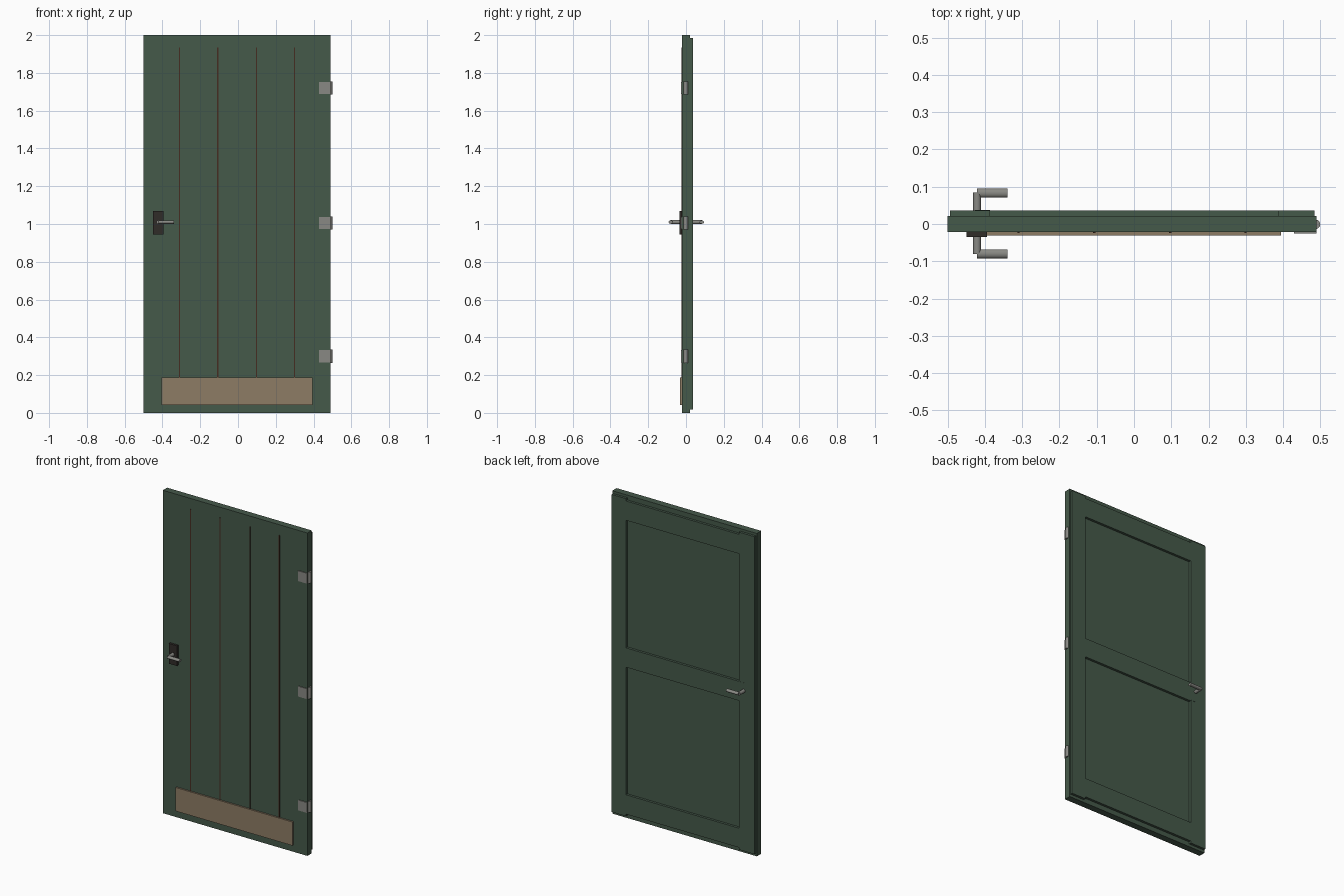
import bpy
from math import pi

if "Cube" in bpy.data.objects:
    bpy.data.objects.remove(bpy.data.objects["Cube"])


def material(name, rgb):
    m = bpy.data.materials.new(name)
    m.diffuse_color = (*rgb, 1)
    m.use_nodes = True
    m.node_tree.nodes["Principled BSDF"].inputs["Base Color"].default_value = m.diffuse_color
    return m


GREEN = material("green_paint", (0.06, 0.10, 0.068))
GROOVE = material("dark_brown", (0.06, 0.025, 0.015))
TAN = material("kick_tan", (0.27, 0.20, 0.13))
DARK = material("dark_metal", (0.03, 0.025, 0.022))
STEEL = material("steel", (0.25, 0.25, 0.23))


def box(name, x, y, z, mat):
    """Box from (min, max) pairs on each axis."""
    lo, hi = zip(x, y, z)
    bpy.ops.mesh.primitive_cube_add(size=1, location=[(a + b) / 2 for a, b in zip(lo, hi)])
    ob = bpy.context.object
    ob.name = name
    ob.scale = [b - a for a, b in zip(lo, hi)]
    bpy.ops.object.transform_apply(location=False, rotation=False, scale=True)
    ob.data.materials.append(mat)
    return ob


def rod(name, loc, rot, radius, length, sides, mat):
    bpy.ops.mesh.primitive_cylinder_add(vertices=sides, radius=radius, depth=length,
                                        location=loc, rotation=rot)
    ob = bpy.context.object
    ob.name = name
    ob.data.materials.append(mat)
    return ob


# Main slab
box("door_slab", (-0.5, 0.49), (-0.021, 0.021), (0, 2), GREEN)

# Raised frame on the back: two stiles and three rails
box("stile_latch_side", (-0.494, -0.387), (0.019, 0.036), (0.017, 1.984), GREEN)
box("stile_hinge_side", (0.387, 0.484), (0.019, 0.036), (0.017, 1.984), GREEN)
for name, z in (("bottom", (0.03, 0.15)), ("middle", (0.94, 1.06)), ("top", (1.85, 1.97))):
    box(name + "_rail", (-0.387, 0.387), (0.019, 0.036), z, GREEN)

# Dark plank joints on the front
for i, x in enumerate((-0.31, -0.107, 0.097, 0.299)):
    box(f"plank_joint_{i + 1}", (x - 0.003, x + 0.003), (-0.024, -0.019), (0.07, 1.935), GROOVE)

# Kick plate and lock plates
box("kick_plate", (-0.405, 0.395), (-0.031, -0.02), (0.042, 0.188), TAN)
box("lock_plate", (-0.45, -0.394), (-0.035, -0.02), (0.945, 1.07), DARK)
box("back_lock_block", (-0.427, -0.387), (0.03, 0.037), (0.945, 1.06), GREEN)

# Lever handles, front and back
for side, s, y in (("front", -1, 0.080), ("back", 1, 0.083)):
    rod(side + "_handle_post", (-0.421, s * (y + 0.02) / 2, 1.01), (pi / 2, 0, 0),
        0.0105, y - 0.02 + 0.002, 16, STEEL)
    bpy.ops.object.shade_smooth_by_angle()
    lever = rod(side + "_handle_lever", (-0.381, s * y, 1.01), (0, pi / 2, 0),
                0.012, 0.082, 16, STEEL)
    lever.scale.x = 0.75
    bpy.ops.object.shade_smooth_by_angle()

# Three hinges: leaf plus knuckle
for i, z in enumerate((0.3, 1.005, 1.72)):
    box(f"hinge_leaf_{i + 1}", (0.43, 0.49), (-0.026, -0.018), (z - 0.032, z + 0.032), STEEL)
    rod(f"hinge_knuckle_{i + 1}", (0.487, -0.001, z), (0, 0, pi / 2), 0.013, 0.07, 12, STEEL)
